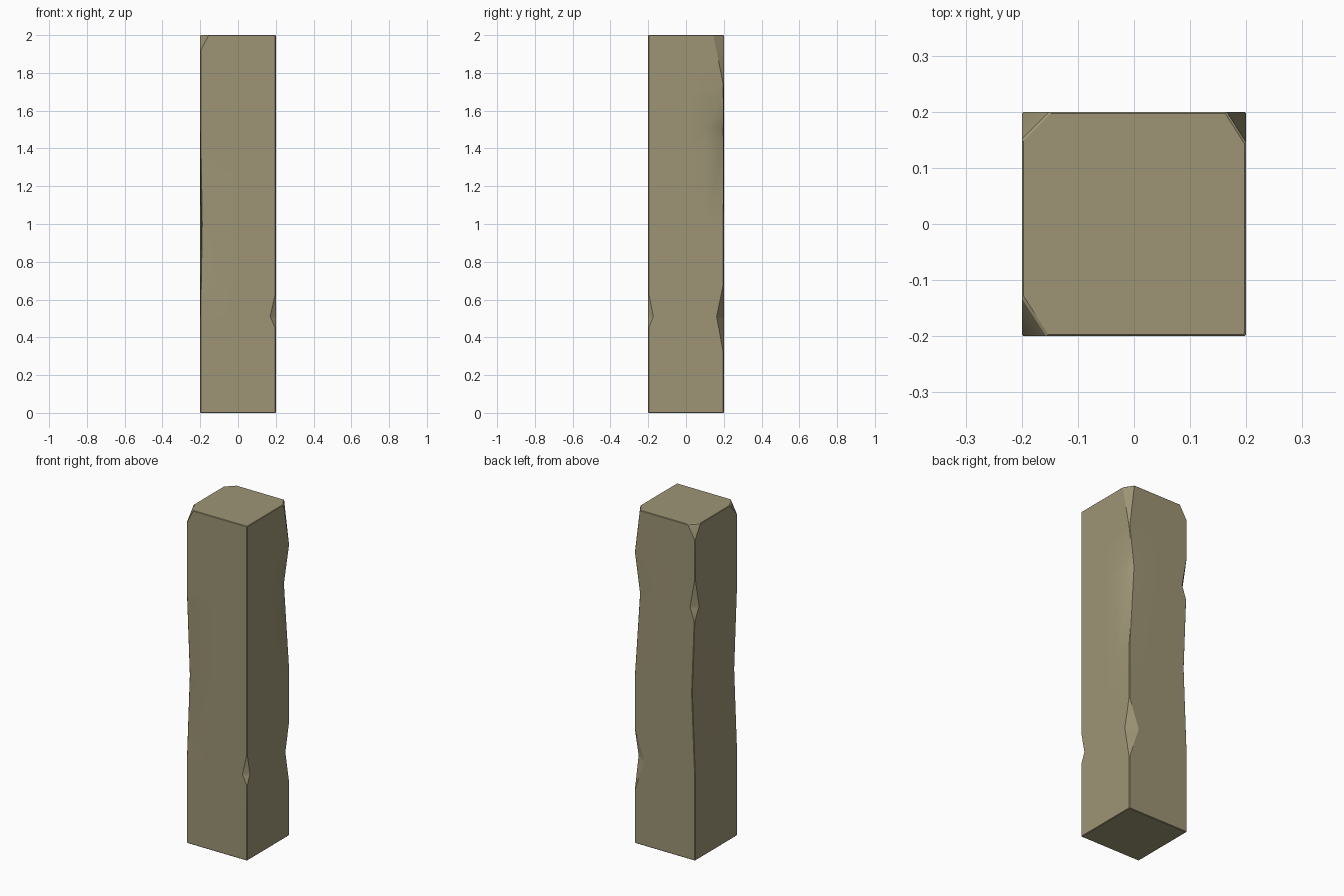
import bpy, bmesh

if "Cube" in bpy.data.objects:
    bpy.data.objects.remove(bpy.data.objects["Cube"])

H, TOP, BEV = 0.2, 2.0, 0.003   # half width, height, small edge bevel

# Corner wear, keyed by height: (z, dent_x, dent_y, chip_x, chip_y)
N = BEV
front_right = [(0, 0, 0, N, N), (.45, 0, 0, N, N), (.51, 0, 0, .03, .027),
               (.63, 0, 0, N, N), (2, 0, 0, N, N)]
back_right = [(0, 0, 0, N, N), (.32, 0, 0, N, N), (.51, 0, 0, .065, .038),
              (.68, 0, 0, N, N), (1.0, 0, 0, N, N), (1.5, .032, .003, N, N),
              (1.74, 0, 0, N, N), (2, 0, 0, .035, .055)]
back_left = [(0, 0, 0, N, N), (.5, 0, 0, N, N), (1.0, .02, 0, N, N),
             (1.43, .003, 0, N, N), (1.51, 0, 0, .033, .038), (1.68, 0, 0, N, N),
             (1.92, 0, 0, N, N), (2, 0, 0, .05, .05)]
front_left = [(0, 0, 0, N, N), (.5, 0, 0, N, N), (1.0, .008, .016, N, N),
              (1.5, 0, 0, N, N), (1.92, 0, 0, N, N), (2, 0, 0, .045, .07)]
corners = [(1, -1, front_right), (1, 1, back_right), (-1, 1, back_left), (-1, -1, front_left)]


def sample(keys, z):
    for k0, k1 in zip(keys, keys[1:]):
        if z <= k1[0]:
            t = (z - k0[0]) / (k1[0] - k0[0])
            return [p + (q - p) * t for p, q in zip(k0[1:], k1[1:])]
    return keys[-1][1:]


def ring(z):
    """Counter-clockwise outline at height z, with three points along each side."""
    pts = []
    sides = [lambda t: (H, t), lambda t: (-t, H), lambda t: (-H, -t), lambda t: (t, -H)]
    for i, (sx, sy, keys) in enumerate(corners):
        dx, dy, cx, cy = sample(keys, z)
        x, y = sx * (H - dx), sy * (H - dy)
        pair = [(x - sx * cx, y), (x, y - sy * cy)]
        pts += pair if sx * sy < 0 else pair[::-1]
        pts += [sides[i](t) for t in (-.1, 0, .1)]
    return pts


# Column body, lofted from ring to ring
levels = {k[0] for c in corners for k in c[2]} | {BEV, TOP - BEV}
bm = bmesh.new()
rings = []
for z in sorted(levels):
    s = 1 - BEV / H if z in (0, TOP) else 1
    rings.append([bm.verts.new((x * s, y * s, z)) for x, y in ring(z)])
for a, b in zip(rings, rings[1:]):
    for i in range(len(a)):
        j = (i + 1) % len(a)
        bm.faces.new((a[i], a[j], b[j], b[i]))
bm.faces.new(rings[-1])
bm.faces.new(rings[0][::-1])
bmesh.ops.recalc_face_normals(bm, faces=bm.faces)

mesh = bpy.data.meshes.new("chipped_column")
bm.to_mesh(mesh)
bm.free()
column = bpy.data.objects.new("chipped_column", mesh)
bpy.context.collection.objects.link(column)

# Weathered tan surface
mat = bpy.data.materials.new("tan")
mat.diffuse_color = (0.34, 0.30, 0.18, 1)
mat.use_nodes = True
mat.node_tree.nodes["Principled BSDF"].inputs["Base Color"].default_value = mat.diffuse_color
mesh.materials.append(mat)

bpy.context.view_layer.objects.active = column
column.select_set(True)
bpy.ops.object.shade_smooth_by_angle(angle=0.52)
